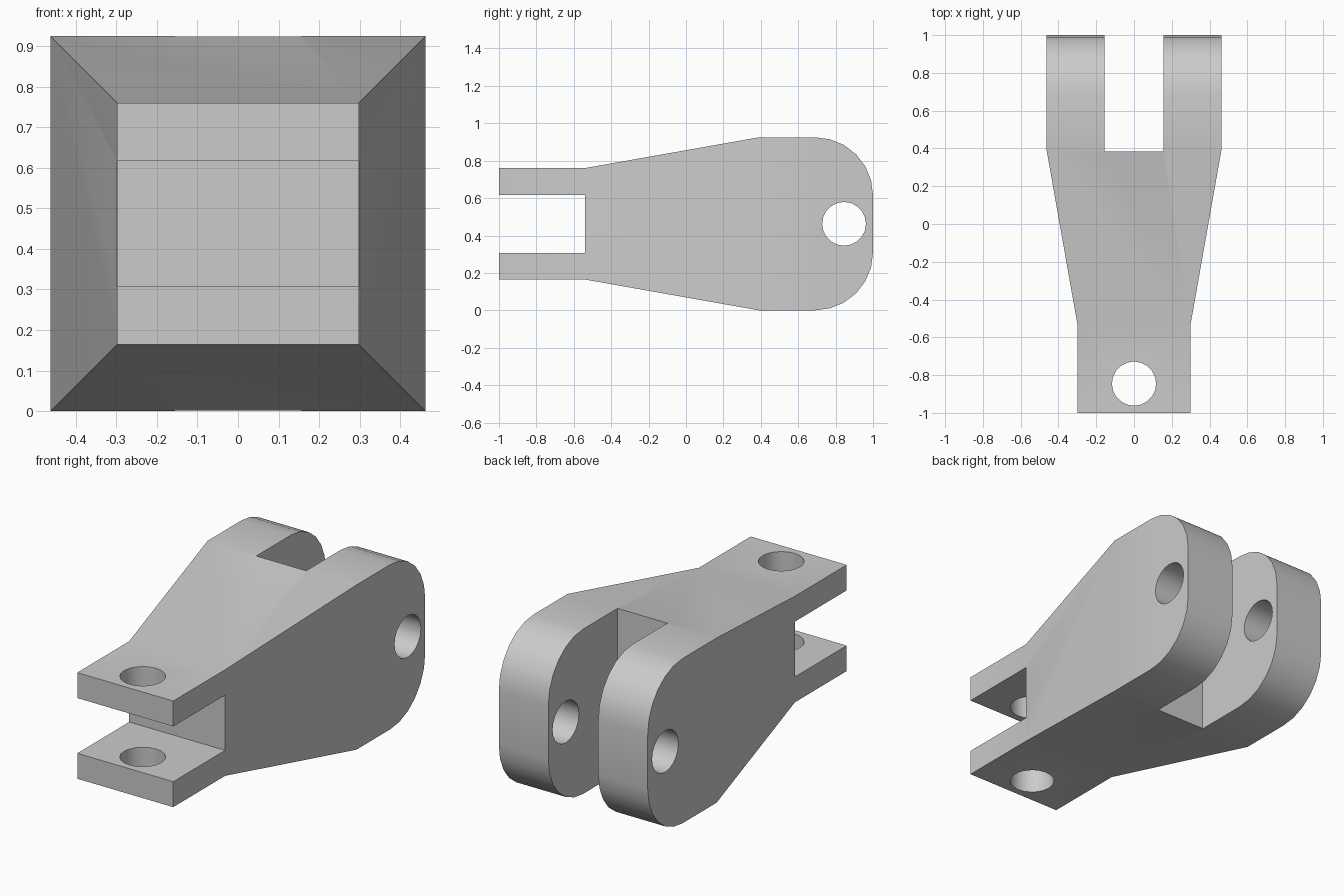
import bpy
import bmesh
import math
from mathutils import Matrix

cube = bpy.data.objects.get("Cube")
if cube:
    bpy.data.objects.remove(cube, do_unlink=True)

MID = 0.4625     # height of the centre line
WIDE = 0.4625    # half size of the rear end
NARROW = 0.298   # half size of the front end
CORNER = 0.31    # rounding radius at the rear
PIN = 0.845      # distance of both pin holes from the centre

grey = bpy.data.materials.new("steel_grey")
grey.use_nodes = True
colour = (0.6, 0.6, 0.6, 1)
grey.diffuse_color = colour
grey.node_tree.nodes["Principled BSDF"].inputs["Base Color"].default_value = colour


def make_object(name, bm):
    bmesh.ops.recalc_face_normals(bm, faces=bm.faces)
    mesh = bpy.data.meshes.new(name)
    bm.to_mesh(mesh)
    bm.free()
    mesh.materials.append(grey)
    obj = bpy.data.objects.new(name, mesh)
    bpy.context.collection.objects.link(obj)
    return obj


def box(name, size, centre):
    bm = bmesh.new()
    bmesh.ops.create_cube(bm, size=1, matrix=Matrix.Translation(centre) @ Matrix.Diagonal((*size, 1)))
    return make_object(name, bm)


def pin(name, centre, turn):
    bm = bmesh.new()
    bmesh.ops.create_cone(bm, cap_ends=True, segments=20, radius1=0.117, radius2=0.117, depth=2,
                          matrix=Matrix.Translation(centre) @ Matrix.Rotation(turn, 4, "Y"))
    return make_object(name, bm)


# Body: rectangular sections (y, half width, half height) lofted from front to back
sections = [(-1, NARROW, NARROW), (-0.54, NARROW, NARROW), (0.39, WIDE, WIDE)]
for i in range(7):
    a = math.radians(15 * i)
    sections.append((1 - CORNER + CORNER * math.sin(a), WIDE, WIDE - CORNER + CORNER * math.cos(a)))

bm = bmesh.new()
rings = [[bm.verts.new((sx * w, y, MID + sz * h)) for sx, sz in ((-1, -1), (1, -1), (1, 1), (-1, 1))]
         for y, w, h in sections]
for r, s in zip(rings, rings[1:]):
    for k in range(4):
        n = (k + 1) % 4
        bm.faces.new((r[k], r[n], s[n], s[k]))
bm.faces.new(rings[0])
bm.faces.new(rings[-1])
# Merge the coplanar strips on the flat sides
bmesh.ops.dissolve_limit(bm, angle_limit=0.01, verts=bm.verts, edges=bm.edges)
body = make_object("double_clevis_link", bm)

# Fork slots and pin holes
cutters = [
    box("front_slot_cutter", (2, 1, 0.31), (0, -1.04, MID)),
    box("rear_slot_cutter", (0.31, 1, 2), (0, 0.885, MID)),
    pin("front_hole_cutter", (0, -PIN, MID), 0),
    pin("rear_hole_cutter", (0, PIN, MID), math.pi / 2),
]
bpy.ops.object.select_all(action="DESELECT")
body.select_set(True)
bpy.context.view_layer.objects.active = body
for cutter in cutters:
    cutter.hide_render = True
    cut = body.modifiers.new(cutter.name, "BOOLEAN")
    cut.operation = "DIFFERENCE"
    cut.solver = "EXACT"
    cut.object = cutter
    bpy.ops.object.modifier_apply(modifier=cut.name)
    bpy.data.objects.remove(cutter, do_unlink=True)

bpy.ops.object.shade_smooth_by_angle(angle=math.radians(30))
